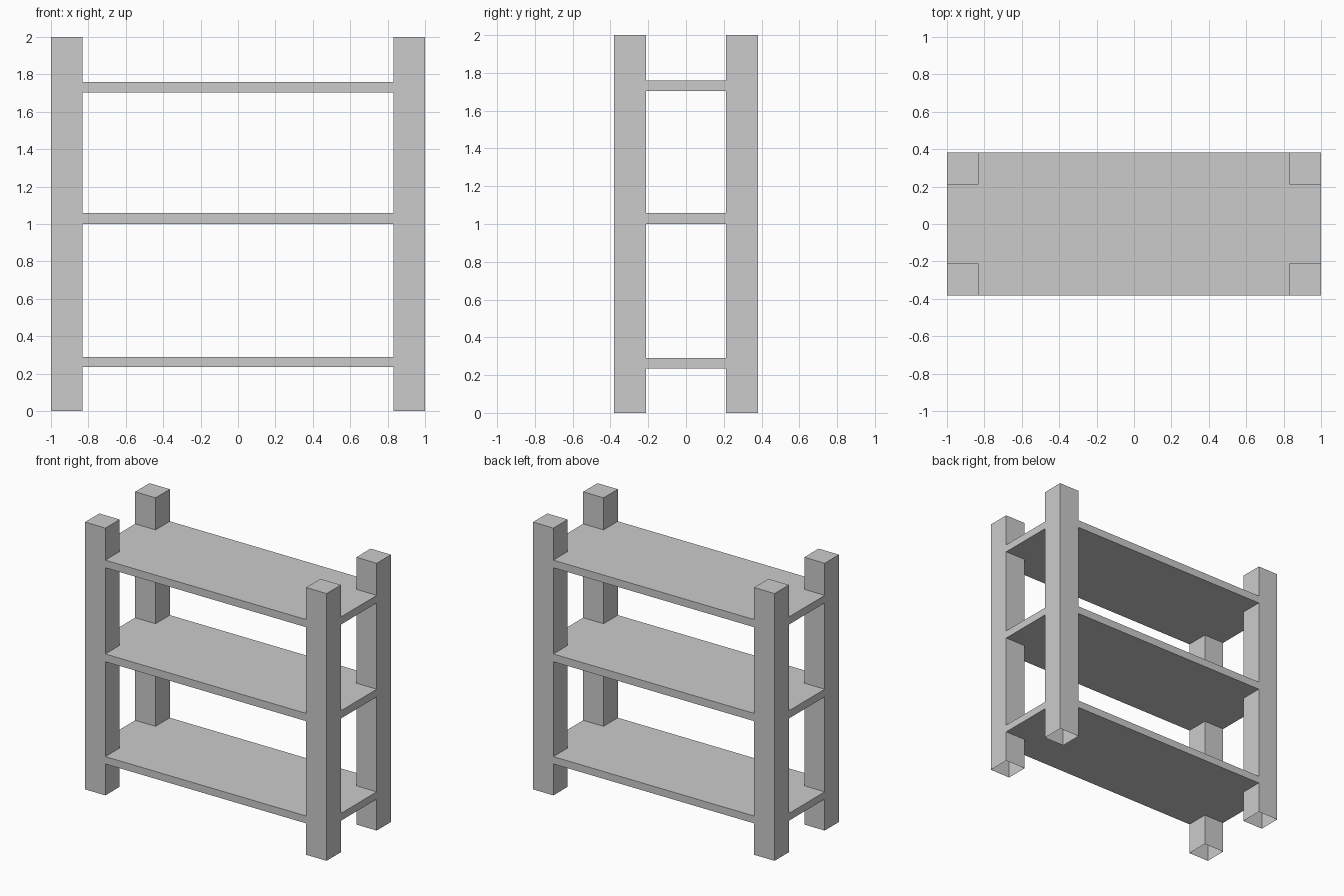
import bpy, bmesh

if "Cube" in bpy.data.objects:
    bpy.data.objects.remove(bpy.data.objects["Cube"])

HX, HY, HEIGHT = 1.0, 0.381, 2.0   # half width, half depth, height
POST = 0.169                       # square post size
IX, IY = HX - POST, HY - POST      # inner corner of the posts
SHELVES = {"bottom_shelf": (0.235, 0.29),
           "middle_shelf": (1.0, 1.058),
           "top_shelf": (1.703, 1.76)}


def prism(name, outline, z0, z1, open_bottom=False):
    """Extrude a counter-clockwise outline from z0 up to z1."""
    bm = bmesh.new()
    base = bm.faces.new([bm.verts.new((x, y, z0)) for x, y in outline])
    top = bmesh.ops.extrude_face_region(bm, geom=[base], use_keep_orig=True)["geom"]
    bmesh.ops.translate(bm, vec=(0, 0, z1 - z0),
                        verts=[g for g in top if isinstance(g, bmesh.types.BMVert)])
    bmesh.ops.recalc_face_normals(bm, faces=bm.faces)
    if open_bottom:
        bmesh.ops.delete(bm, geom=[f for f in bm.faces if f.normal.z < -0.5],
                         context='FACES_ONLY')
    mesh = bpy.data.meshes.new(name)
    bm.to_mesh(mesh)
    bm.free()
    obj = bpy.data.objects.new(name, mesh)
    bpy.context.collection.objects.link(obj)
    return obj


# Corner posts, hollow and open underneath
for sx, side in ((-1, "left"), (1, "right")):
    for sy, end in ((-1, "front"), (1, "back")):
        x0, x1 = sorted((sx * IX, sx * HX))
        y0, y1 = sorted((sy * IY, sy * HY))
        prism(f"{end}_{side}_post", [(x0, y0), (x1, y0), (x1, y1), (x0, y1)],
              0, HEIGHT, open_bottom=True)

# Shelves, notched at the corners so they sit flush around the posts
notched = [(-IX, -HY), (IX, -HY), (IX, -IY), (HX, -IY), (HX, IY), (IX, IY),
           (IX, HY), (-IX, HY), (-IX, IY), (-HX, IY), (-HX, -IY), (-IX, -IY)]
for name, (z0, z1) in SHELVES.items():
    prism(name, notched, z0, z1)
